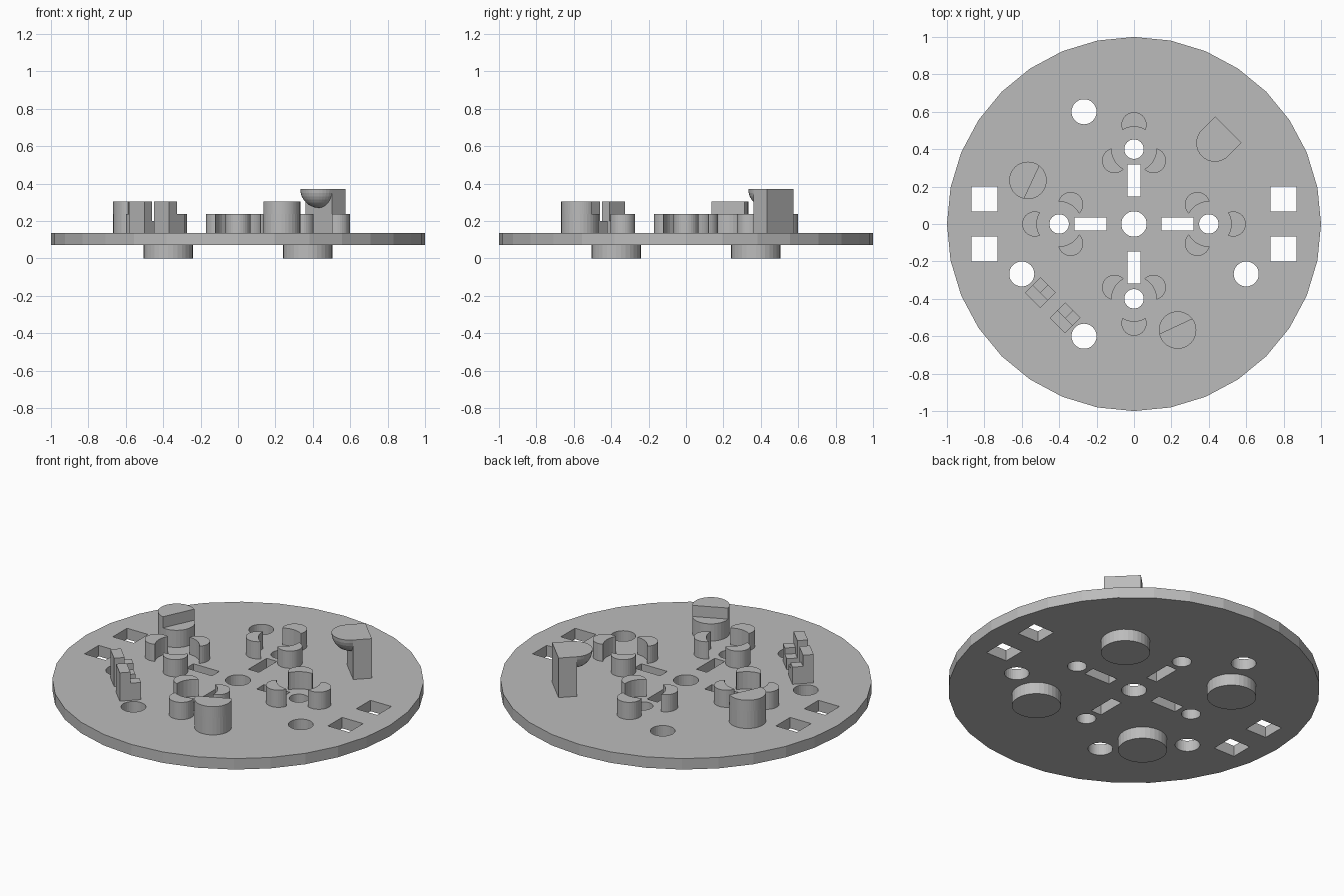
import bpy, bmesh, math
from mathutils import Matrix, Vector

cube = bpy.data.objects.get("Cube")
if cube:
    bpy.data.objects.remove(cube, do_unlink=True)

grey = bpy.data.materials.new("plain_grey")
grey.use_nodes = True
grey.diffuse_color = (0.5, 0.5, 0.5, 1)
grey.node_tree.nodes["Principled BSDF"].inputs["Base Color"].default_value = (0.5, 0.5, 0.5, 1)

DECK_LOW, DECK_TOP = 0.07, 0.135
BASE = DECK_TOP - 0.003      # parts sink slightly into the deck
LOW, HIGH = 0.237, 0.303


def finish(bm, name):
    bmesh.ops.recalc_face_normals(bm, faces=bm.faces)
    mesh = bpy.data.meshes.new(name)
    bm.to_mesh(mesh)
    bm.free()
    mesh.materials.append(grey)
    obj = bpy.data.objects.new(name, mesh)
    bpy.context.collection.objects.link(obj)
    return obj


def prism(bm, outline, z0, z1):
    face = bm.faces.new([bm.verts.new((x, y, z0)) for x, y in outline])
    out = bmesh.ops.extrude_face_region(bm, geom=[face], use_keep_orig=True)
    for v in out["geom"]:
        if isinstance(v, bmesh.types.BMVert):
            v.co.z = z1


def arc(x, y, r, start=0, sweep=360, n=32):
    count = n if sweep == 360 else n + 1
    angles = [math.radians(start + sweep * i / n) for i in range(count)]
    return [(x + r * math.cos(a), y + r * math.sin(a)) for a in angles]


def rect(x, y, w, h, turn=0):
    rot = Matrix.Rotation(math.radians(turn), 2)
    corners = [(-w, -h), (w, -h), (w, h), (-w, h)]
    return [tuple(Vector((x, y)) + rot @ Vector(c) / 2) for c in corners]


def build(name, parts):
    bm = bmesh.new()
    for outline, z0, z1 in parts:
        prism(bm, outline, z0, z1)
    return finish(bm, name)


def cut(obj, outlines):
    cutter = build("cutter", [(o, -1, 1) for o in outlines])
    cutter.hide_render = True
    mod = obj.modifiers.new("cut", "BOOLEAN")
    mod.operation, mod.solver, mod.object = "DIFFERENCE", "EXACT", cutter
    deps = bpy.context.evaluated_depsgraph_get()
    mesh = bpy.data.meshes.new_from_object(obj.evaluated_get(deps))
    obj.modifiers.clear()
    obj.data = mesh
    bpy.data.objects.remove(cutter, do_unlink=True)


quarters = [Matrix.Rotation(math.pi / 2 * k, 2) for k in range(4)]

# Round deck with all its openings
deck = build("deck", [(arc(0, 0, 1), DECK_LOW, DECK_TOP)])
holes = [arc(0, 0, 0.068)]
for k, q in enumerate(quarters):
    holes.append(arc(*(q @ Vector((0.4, 0))), 0.052))
    holes.append(rect(*(q @ Vector((0.232, 0))), 0.17, 0.068, 90 * k))
for x, y in [(-0.267, 0.6), (0.6, -0.267), (-0.6, -0.267), (-0.267, -0.6)]:
    holes.append(arc(x, y, 0.067))
for sx in (-1, 1):
    for sy in (-1, 1):
        holes.append(rect(0.8 * sx, 0.133 * sy, 0.138, 0.133))
cut(deck, holes)

# Three hollowed posts around each small hole
posts = []
for q in quarters:
    for p in [(0.531, 0), (0.339, 0.104), (0.339, -0.104)]:
        posts.append((arc(*(q @ Vector(p)), 0.067), BASE, LOW))
cut(build("hollowed_posts", posts), [arc(*(q @ Vector((0.4, 0))), 0.12) for q in quarters])

# Round feet
build("feet", [(arc(0.373 * sx, 0.373 * sy, 0.132), 0, DECK_LOW + 0.003)
               for sx in (-1, 1) for sy in (-1, 1)])

# Stepped drums: full lower drum, outer half rising higher
for name, x, y, start in [("front_drum", 0.233, -0.567, 192),
                          ("side_drum", -0.567, 0.233, 78)]:
    sweep = 206
    if name == "front_drum":
        start = 192
    else:
        start = 90 - (192 + sweep)
    build(name, [(arc(x, y, 0.1), BASE, LOW),
                 (arc(x, y, 0.1, start, sweep), LOW, HIGH)])

# Stepped square clips: high outer half, two lower inner quarters
side = 0.116
d = side / 4 * math.sqrt(0.5)
for name, x, y, s in [("left_clip", -0.368, -0.502, 1), ("right_clip", -0.5, -0.367, -1)]:
    build(name, [
        (rect(x - d, y - d, side / 2, side, 45), BASE, HIGH),
        (rect(x + d + s * d, y + d - s * d, side / 2, side / 2, 45), BASE, LOW),
        (rect(x + d - s * d, y + d + s * d, side / 2, side / 2, 45), BASE, 0.2)])

# Tall block with a quarter-sphere overhang facing the centre
TOP = 0.37
build("tall_block", [(rect(0.469, 0.469, 0.102, 0.2, 45), BASE, TOP)])
bm = bmesh.new()
bmesh.ops.create_uvsphere(bm, u_segments=32, v_segments=16, radius=0.1)
for normal in [(0, 0, 1), (1, 1, 0)]:
    bmesh.ops.bisect_plane(bm, geom=bm.verts[:] + bm.edges[:] + bm.faces[:], dist=1e-5,
                           plane_co=(0, 0, 0), plane_no=normal, clear_outer=True)
    bmesh.ops.holes_fill(bm, edges=[e for e in bm.edges if e.is_boundary])
bmesh.ops.translate(bm, verts=bm.verts, vec=(0.433, 0.433, TOP))
finish(bm, "overhang")
